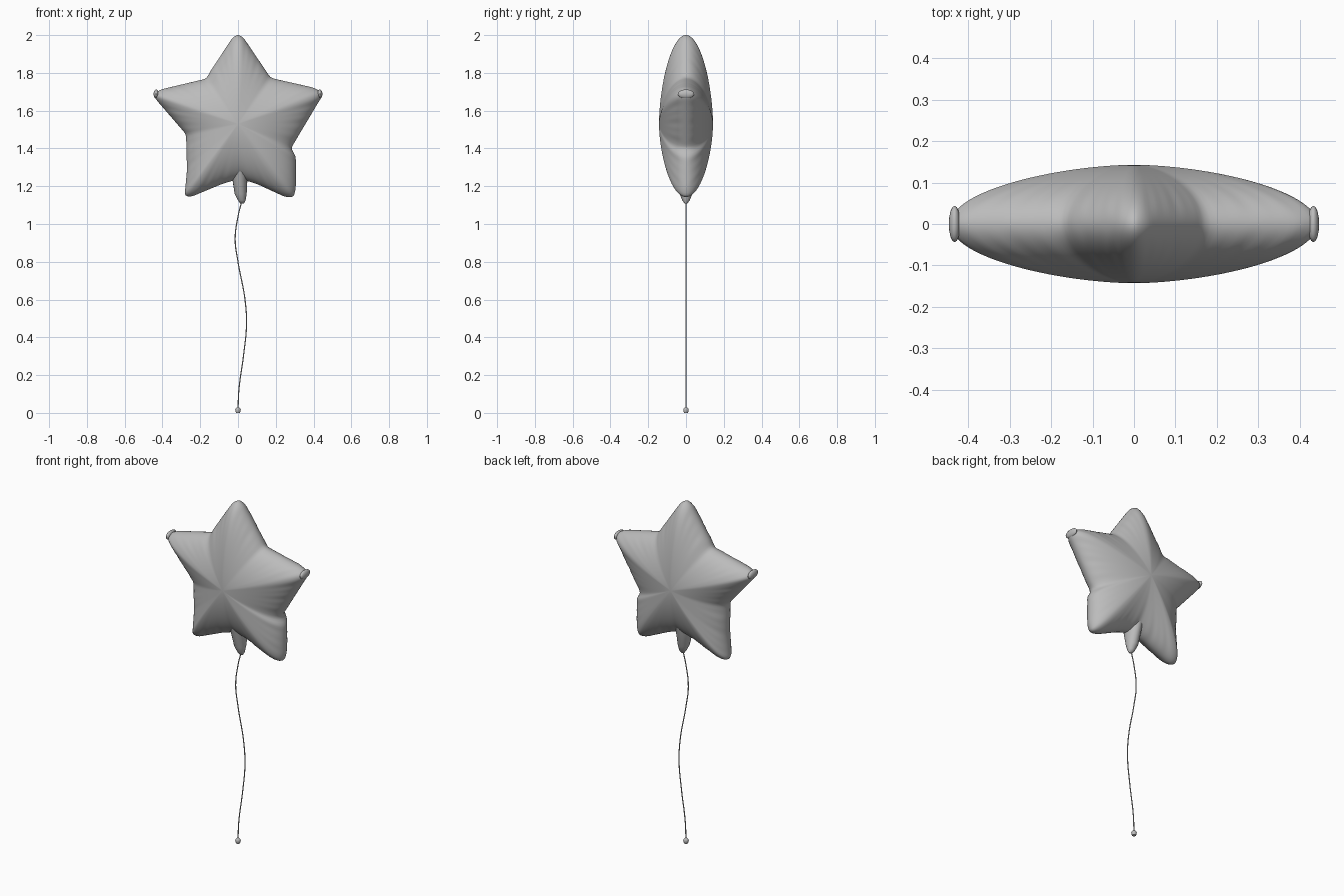
import bpy, bmesh, math
from mathutils import Vector

old = bpy.data.objects.get("Cube")
if old:
    bpy.data.objects.remove(old)


def make_material(name, rgb):
    mat = bpy.data.materials.new(name)
    mat.use_nodes = True
    color = (*rgb, 1)
    mat.diffuse_color = color
    mat.node_tree.nodes["Principled BSDF"].inputs["Base Color"].default_value = color
    return mat


GREY = make_material("soft grey", (0.5, 0.5, 0.5))


def finish(bm, name, angle=60):
    bmesh.ops.recalc_face_normals(bm, faces=bm.faces)
    mesh = bpy.data.meshes.new(name)
    bm.to_mesh(mesh)
    bm.free()
    obj = bpy.data.objects.new(name, mesh)
    bpy.context.collection.objects.link(obj)
    mesh.materials.append(GREY)
    bpy.ops.object.select_all(action='DESELECT')
    obj.select_set(True)
    bpy.context.view_layer.objects.active = obj
    bpy.ops.object.shade_smooth_by_angle(angle=math.radians(angle))
    return obj


def bridge(bm, a, b):
    n = len(a)
    for i in range(n):
        j = (i + 1) % n
        bm.faces.new((a[i], a[j], b[j], b[i]))


def loft(name, rings, sides=20):
    """Elliptical rings given as z, centre x, x radius, y radius."""
    bm = bmesh.new()
    loops = []
    for z, cx, rx, ry in rings:
        loops.append([bm.verts.new((cx + rx * math.cos(t), ry * math.sin(t), z))
                      for t in (math.tau * k / sides for k in range(sides))])
    for a, b in zip(loops, loops[1:]):
        bridge(bm, a, b)
    bm.faces.new(loops[0])
    bm.faces.new(loops[-1])
    return finish(bm, name)


# Slightly uneven star outline, clockwise from the top tip
OUTLINE = [
    (0, 2.005), (.03, 1.985), (.155, 1.80), (.17, 1.775), (.20, 1.767),
    (.40, 1.722), (.445, 1.697), (.445, 1.675), (.42, 1.635), (.28, 1.40),
    (.306, 1.36), (.306, 1.19), (.295, 1.142), (.25, 1.143), (.10, 1.212),
    (.01, 1.24), (-.085, 1.212), (-.25, 1.143), (-.283, 1.148), (-.27, 1.285),
    (-.275, 1.475), (-.435, 1.66), (-.45, 1.687), (-.41, 1.712),
    (-.165, 1.77), (-.152, 1.80), (-.03, 1.985)]
CENTRE = Vector((0.0, 1.53))
DEPTH = 0.143


def smooth_outline():
    pts = []
    for k, p in enumerate(OUTLINE):
        a, b = Vector(p), Vector(OUTLINE[(k + 1) % len(OUTLINE)])
        steps = max(1, round((b - a).length / 0.014))
        pts += [a.lerp(b, i / steps) for i in range(steps)]
    for _ in range(2):
        n = len(pts)
        pts = [pts[i] * 0.6 + (pts[i - 1] + pts[(i + 1) % n]) * 0.2 for i in range(n)]
    return pts


# Inflated star body: two domed halves meeting at a seam
edge = smooth_outline()
bm = bmesh.new()
seam = [bm.verts.new((p.x, 0, p.y)) for p in edge]
RINGS = 26
for side in (-1, 1):
    previous = seam
    for k in range(1, RINGS):
        s = math.cos(math.pi / 2 * k / RINGS)
        ring = []
        for i, p in enumerate(edge):
            q = CENTRE.lerp(p, s)
            crinkle = 1 + 0.06 * s ** 8 * math.sin(i * 1.1) * math.sin(i * 0.37)
            h = DEPTH * (1 - s ** 1.7) ** 0.52 * crinkle
            ring.append(bm.verts.new((q.x, side * h, q.y)))
        bridge(bm, previous, ring)
        previous = ring
    pole = bm.verts.new((CENTRE.x, side * DEPTH, CENTRE.y))
    for i in range(len(previous)):
        bm.faces.new((previous[i], previous[(i + 1) % len(previous)], pole))
finish(bm, "star_balloon", 75)


def ball(name, location, scale):
    bm = bmesh.new()
    bmesh.ops.create_uvsphere(bm, u_segments=16, v_segments=10, radius=1)
    bmesh.ops.scale(bm, vec=scale, verts=bm.verts)
    bmesh.ops.translate(bm, vec=location, verts=bm.verts)
    return finish(bm, name)


# Pinched ends of the side arms
for side, label in ((1, "left"), (-1, "right")):
    ball(label + "_arm_tip", (side * 0.433, 0, 1.688), (0.014, 0.044, 0.024))

# Filling neck below the body
loft("balloon_neck", [
    (1.36, .01, .045, .09), (1.24, .01, .04, .055), (1.16, .014, .032, .034),
    (1.125, .02, .02, .02), (1.108, .022, .01, .007)])

# Wavy string
curve = bpy.data.curves.new("string", 'CURVE')
curve.dimensions = '3D'
curve.bevel_depth = 0.003
curve.bevel_resolution = 2
path = [(.02, 1.12), (0, 1.04), (-.015, .92), (0, .8), (.037, .6),
        (.045, .47), (.03, .31), (.005, .125), (0, .02)]
spline = curve.splines.new('BEZIER')
spline.bezier_points.add(len(path) - 1)
for point, (x, z) in zip(spline.bezier_points, path):
    point.co = (x, 0, z)
    point.handle_left_type = point.handle_right_type = 'AUTO'
curve.materials.append(GREY)
string = bpy.data.objects.new("string", curve)
bpy.context.collection.objects.link(string)
bpy.ops.object.select_all(action='DESELECT')
string.select_set(True)
bpy.context.view_layer.objects.active = string
bpy.ops.object.convert(target='MESH')

# Small weight at the end of the string
loft("string_weight", [
    (0, 0, .011, .011), (.008, 0, .013, .013), (.016, 0, .015, .015),
    (.024, 0, .012, .012), (.03, 0, .005, .005)], 14)
